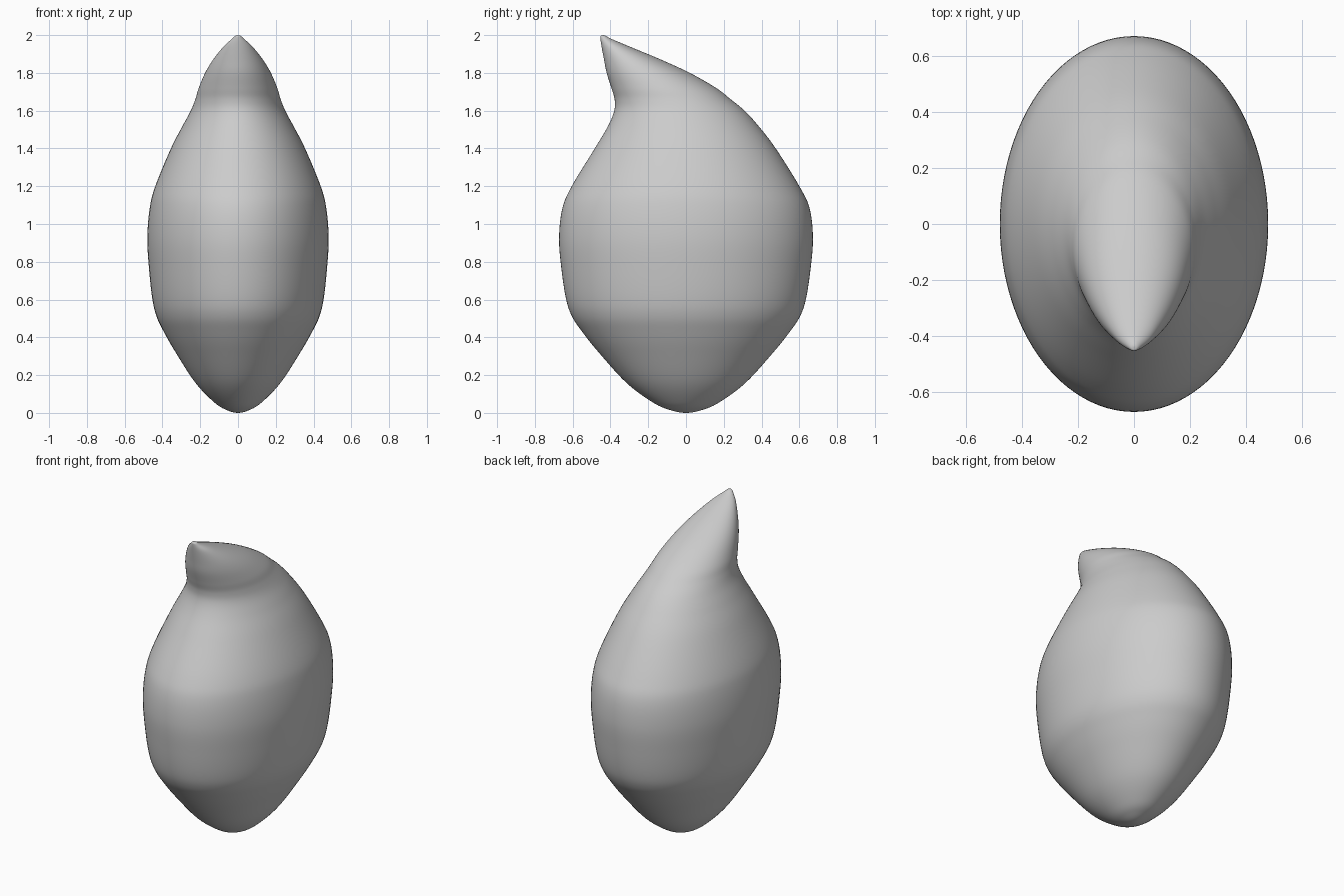
import bpy
import bmesh
import math
from mathutils import Vector

default_cube = bpy.data.objects.get("Cube")
if default_cube:
    bpy.data.objects.remove(default_cube, do_unlink=True)

SIDES = 96
STEPS = 7
DEPTH_RATIO = 1.4

# Lower body: height and half width of centred oval sections
lower = [(0, 0), (.015, .06), (.055, .125), (.16, .226), (.325, .333),
         (.43, .393), (.51, .431), (.6, .453), (.75, .47), (.92, .48), (1.08, .468)]

# Upper body: height, front edge, back edge, half width, leaning into the tip
upper = [(1.2, -.605, .6, .438), (1.4, -.483, .475, .355), (1.52, -.412, .383, .293),
         (1.6, -.38, .31, .25), (1.66, -.378, .237, .226), (1.72, -.395, .16, .208),
         (1.8, -.42, .02, .174), (1.87, -.434, -.132, .132), (1.94, -.447, -.3, .076),
         (1.98, -.453, -.395, .032), (1.996, -.452, -.425, .014), (2, -.438, -.438, 0)]

sections = [Vector((z, -w * DEPTH_RATIO, w * DEPTH_RATIO, w)) for z, w in lower]
sections += [Vector(row) for row in upper]


def smooth_sections(points):
    """Catmull-Rom interpolation of the oval sections."""
    base = points[1].copy()
    base.yzw = -base.yzw if hasattr(base, "yzw") else base.yzw
    padded = [base] + points + [points[-1] * 2 - points[-2]]
    result = []
    for a, b, c, d in zip(padded, padded[1:], padded[2:], padded[3:]):
        for step in range(STEPS):
            t = step / STEPS
            result.append((b * 2 + (c - a) * t + (a * 2 - b * 5 + c * 4 - d) * t ** 2
                           + (b * 3 - a - c * 3 + d) * t ** 3) / 2)
    return result[1:]


def add_oval(bm, section):
    """One horizontal oval ring of the body."""
    z, front, back, half_width = section
    middle, half_depth = (front + back) / 2, (back - front) / 2
    ring = []
    for i in range(SIDES):
        angle = math.tau * i / SIDES
        ring.append(bm.verts.new((half_width * math.cos(angle),
                                  middle + half_depth * math.sin(angle), z)))
    return ring


def close_end(bm, ring, point):
    """Fan of triangles from a ring to a pole."""
    pole = bm.verts.new(point)
    for i in range(SIDES):
        bm.faces.new((ring[i], ring[(i + 1) % SIDES], pole))


# Seed shaped body
bm = bmesh.new()
rings = [add_oval(bm, section) for section in smooth_sections(sections)]
for low, high in zip(rings, rings[1:]):
    for i in range(SIDES):
        j = (i + 1) % SIDES
        bm.faces.new((low[i], low[j], high[j], high[i]))
close_end(bm, rings[0], (0, 0, 0))
close_end(bm, rings[-1], (0, upper[-1][1], upper[-1][0]))
bmesh.ops.recalc_face_normals(bm, faces=bm.faces)
for face in bm.faces:
    face.smooth = True

mesh = bpy.data.meshes.new("seed_body")
bm.to_mesh(mesh)
bm.free()
body = bpy.data.objects.new("seed_body", mesh)
bpy.context.collection.objects.link(body)

# Plain light grey
grey = bpy.data.materials.new("light_grey")
grey.use_nodes = True
colour = (.6, .6, .6, 1)
grey.diffuse_color = colour
grey.node_tree.nodes["Principled BSDF"].inputs["Base Color"].default_value = colour
mesh.materials.append(grey)
